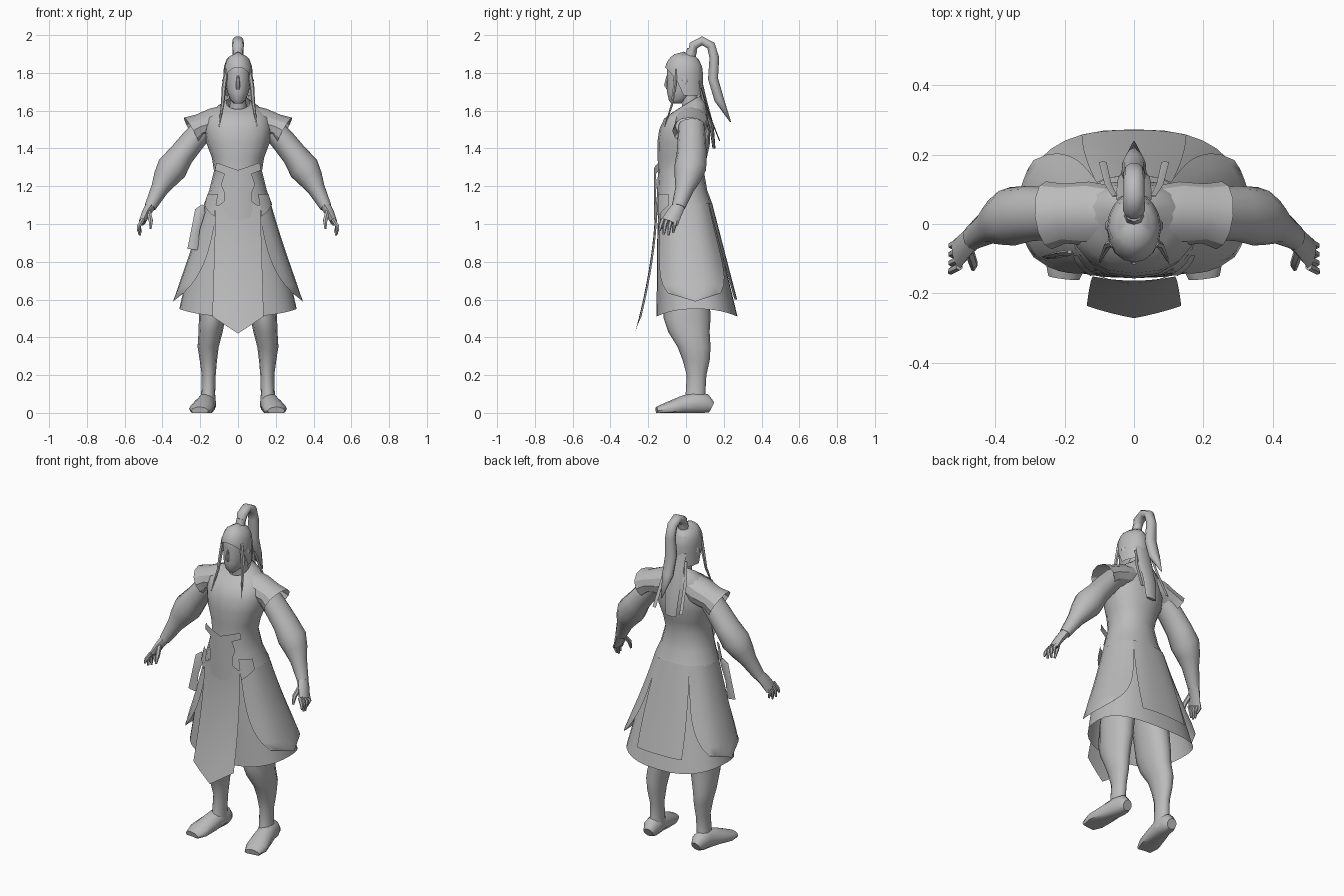
import bpy, bmesh, math
from mathutils import Vector

cube = bpy.data.objects.get("Cube")
if cube:
    bpy.data.objects.remove(cube, do_unlink=True)

grey = bpy.data.materials.new("plain_grey")
grey.use_nodes = True
grey.diffuse_color = (0.5, 0.5, 0.5, 1)
bsdf = next(n for n in grey.node_tree.nodes if n.type == 'BSDF_PRINCIPLED')
bsdf.inputs["Base Color"].default_value = (0.5, 0.5, 0.5, 1)
bsdf.inputs["Roughness"].default_value = 0.8


def surface(name, rows, closed=True, caps=False, mirror=False, angle=50):
    """Skin a list of equally long point rows."""
    bm = bmesh.new()
    grid = [[bm.verts.new(p) for p in row] for row in rows]
    n = len(grid[0])
    for a, b in zip(grid, grid[1:]):
        for i in range(n if closed else n - 1):
            j = (i + 1) % n
            bm.faces.new((a[i], a[j], b[j], b[i]))
    if caps:
        bm.faces.new(grid[0][::-1])
        bm.faces.new(grid[-1])
    bmesh.ops.remove_doubles(bm, verts=bm.verts, dist=0.0005)
    bmesh.ops.recalc_face_normals(bm, faces=bm.faces)
    me = bpy.data.meshes.new(name)
    bm.to_mesh(me)
    bm.free()
    me.materials.append(grey)
    ob = bpy.data.objects.new(name, me)
    bpy.context.collection.objects.link(ob)
    bpy.ops.object.select_all(action='DESELECT')
    ob.select_set(True)
    bpy.context.view_layer.objects.active = ob
    bpy.ops.object.shade_smooth_by_angle(angle=math.radians(angle))
    if mirror:
        ob.modifiers.new("mirror", 'MIRROR').use_clip = False
    return ob


def spow(v, p):
    return math.copysign(abs(v) ** p, v)


def ring(z, cx, rx, yf, yb, slant=0, sides=16, p=0.9):
    """Horizontal rounded section between a front and a back y."""
    out = []
    for i in range(sides):
        a = math.tau * i / sides
        y = (yf + yb) / 2 + (yb - yf) / 2 * spow(math.sin(a), p)
        out.append((cx + rx * spow(math.cos(a), p), y, z + slant * y))
    return out


def tube(name, pts, ref, sides=10, floor=False, **kw):
    """Elliptical tube along points (x, y, z, half width along ref, half height)."""
    pos = [Vector(p[:3]) for p in pts]
    rows = []
    for k, p in enumerate(pts):
        t = (pos[min(k + 1, len(pos) - 1)] - pos[max(k - 1, 0)]).normalized()
        u = Vector(ref)
        u = (u - t * u.dot(t)).normalized()
        v = t.cross(u)
        row = []
        for i in range(sides):
            a = math.tau * i / sides
            q = pos[k] + u * p[3] * math.cos(a) + v * p[4] * math.sin(a)
            if floor:
                q.z = max(q.z, 0)
            row.append(q)
        rows.append(row)
    kw.setdefault("caps", True)
    return surface(name, rows, **kw)


X, Y = (1, 0, 0), (0, 1, 0)

# Robe body: hem, waist, chest, neckline
surface("robe_body", [ring(*r) for r in (
    (1.10, 0, .182, -.157, .142), (1.18, 0, .152, -.153, .112),
    (1.28, 0, .127, -.148, .095), (1.35, 0, .138, -.15, .11),
    (1.43, 0, .168, -.152, .128), (1.50, 0, .178, -.142, .127),
    (1.57, 0, .165, -.115, .118, .1), (1.61, 0, .115, -.078, .105, .3),
    (1.635, 0, .062, -.045, .075, .6))])
tube("neck", [(0, .03, 1.57, .05, .05), (0, .02, 1.64, .043, .045), (0, .01, 1.72, .045, .05)], X)

# Head, nose, ears and hair cap
surface("head", [ring(*r, sides=14, p=1) for r in (
    (1.637, 0, .02, -.078, -.03), (1.655, 0, .04, -.092, .01),
    (1.70, 0, .058, -.103, .06), (1.75, 0, .067, -.1, .075),
    (1.80, 0, .07, -.104, .083), (1.85, 0, .066, -.098, .08),
    (1.885, 0, .045, -.07, .055), (1.9, 0, .015, -.03, .02))], caps=True)
tube("nose", [(0, -.098, 1.785, .006, .006), (0, -.106, 1.735, .012, .012),
              (0, -.094, 1.712, .01, .008)], X, sides=6)
tube("ear", [(.068, -.01, 1.785, .012, .006), (.076, -.005, 1.76, .016, .009),
             (.066, -.014, 1.715, .006, .006)], Y, sides=6, mirror=True)
cap_rows = []
for k in range(7):
    f = k / 6
    row = []
    for i in range(17):
        a = math.pi * (-.5 + 2 * i / 16) + math.pi
        front = max(0, -math.sin(a))
        low = 1.68 + .15 * front ** .6
        z = low + (1.912 - low) * f
        h = min(1, (z - 1.60) / .312)
        r = math.sqrt(max(0, 1 - max(0, (h - .62) / .38) ** 2.2))
        row.append((.078 * r * math.cos(a), -.012 + .102 * r * math.sin(a), z))
    cap_rows.append(row)
surface("hair_cap", cap_rows, closed=False, angle=80)

# Ponytail with its binding, back hair, ribbons and front locks
tube("ponytail", [(0, .025, 1.89, .022, .02), (0, .04, 1.945, .032, .026),
                  (0, .085, 1.97, .03, .025), (0, .132, 1.945, .03, .025),
                  (0, .15, 1.88, .03, .027), (0, .143, 1.77, .036, .028),
                  (0, .175, 1.66, .034, .027), (0, .236, 1.54, .003, .003)], X, angle=80)
tube("hair_binding", [(0, .02, 1.88, .029, .029), (0, .033, 1.925, .026, .027)], X, sides=8)
tube("back_hair", [(0, .07, 1.76, .05, .015), (0, .1, 1.64, .05, .014),
                   (0, .135, 1.52, .046, .012), (0, .148, 1.40, .036, .008)], X, sides=8)
tube("ribbon", [(.055, .08, 1.72, .008, .003), (.075, .115, 1.60, .01, .003),
                (.09, .178, 1.44, .011, .003)], X, sides=4, mirror=True)
tube("front_lock", [(.06, -.055, 1.82, .012, .012), (.074, -.06, 1.73, .012, .01),
                    (.082, -.075, 1.63, .009, .007), (.102, -.115, 1.51, .002, .002)],
     X, sides=6, mirror=True)

# Shoulder caps, puffed sleeves, forearms, hands
tube("shoulder_cap", [(.06, .03, 1.555, .08, .075), (.13, .03, 1.535, .092, .078),
                      (.20, .03, 1.515, .086, .068), (.245, .025, 1.49, .098, .084)],
     Y, sides=12, caps=False, mirror=True, angle=30)
tube("sleeve", [(.17, .03, 1.52, .07, .06), (.24, .03, 1.44, .075, .065),
                (.30, .03, 1.365, .08, .068), (.35, .022, 1.295, .085, .082),
                (.385, .008, 1.24, .07, .066), (.415, -.008, 1.185, .05, .047),
                (.465, -.04, 1.09, .036, .031)], Y, sides=12, mirror=True)
tube("palm", [(.46, -.035, 1.10, .034, .028), (.485, -.06, 1.06, .04, .024),
              (.508, -.085, 1.01, .046, .018)], Y, sides=8, mirror=True)
for k, (y, tip) in enumerate(((-.122, .965), (-.1, .945), (-.075, .94), (-.05, .955))):
    tube("finger_%d" % (k + 1), [(.503, y, 1.025, .012, .012), (.525, y - .012, .99, .011, .011),
                                 (.53 - .006 * k, y - .018, tip, .006, .006)],
         Y, sides=6, mirror=True)
tube("thumb", [(.475, -.075, 1.07, .014, .014), (.462, -.115, 1.02, .013, .013),
               (.463, -.13, .975, .006, .006)], Y, sides=6, mirror=True)

# Legs and shoes
surface("leg", [ring(*r, sides=12, p=1) for r in (
    (.9, .085, .085, -.11, .11), (.62, .125, .08, -.12, .125), (.5, .137, .07, -.118, .13),
    (.43, .145, .064, -.095, .125), (.35, .158, .056, -.045, .13), (.28, .157, .046, -.018, .126),
    (.2, .155, .037, .004, .108), (.1, .158, .037, -.002, .102), (.03, .16, .045, -.02, .12))],
    mirror=True)
tube("shoe", [(.16, .135, .03, .03, .03), (.162, .105, .045, .046, .055),
              (.166, .05, .05, .05, .062), (.18, -.025, .035, .057, .052),
              (.195, -.1, .02, .064, .036), (.202, -.155, .01, .045, .022)],
     X, sides=12, floor=True, mirror=True)

# Skirt surface shared by the inner skirt and its overlapping panels
PROFILE = ((1.12, .165, -.145, .128), (.95, .212, -.152, .168),
           (.75, .266, -.154, .215), (.5, .322, -.156, .275))


def skirt_point(a, z, off=0):
    for p, q in zip(PROFILE, PROFILE[1:]):
        if z >= q[0] or q is PROFILE[-1]:
            f = (z - p[0]) / (q[0] - p[0])
            rx, yf, yb = (p[i] + (q[i] - p[i]) * f for i in (1, 2, 3))
            break
    return ((rx + off) * spow(math.cos(a), .8),
            (yf + yb) / 2 + ((yb - yf) / 2 + off) * spow(math.sin(a), .8), z)


def panel(name, fn, ns=8, nt=8, **kw):
    return surface(name, [[fn(s / ns, 2 * t / nt - 1) for t in range(nt + 1)]
                          for s in range(ns + 1)], closed=False, **kw)


skirt = []
for k in range(7):
    skirt.append([])
    for i in range(32):
        a = math.tau * i / 32
        hem = .51 + .04 * math.cos(a) ** 2
        skirt[-1].append(skirt_point(a, 1.12 + (hem - 1.12) * k / 6))
surface("inner_skirt", skirt)


def side_panel(s, t):
    spread = math.radians(58) * math.sqrt(max(0, 1 - s ** 4))
    return skirt_point(t * spread, 1.11 - .52 * s, .006 + .036 * s * s)


def back_panel(s, t):
    spread = math.radians(33 - 10 * s)
    return skirt_point(math.pi / 2 + t * spread, 1.11 - .51 * s, .008 + .012 * s)


def front_panel(s, t):
    z = 1.1 - s * (.68 - .09 * abs(t))
    return ((.118 + .018 * s) * t, -.163 - .108 * ((1.1 - z) / .68) ** 1.7 + .012 * t * t, z)


panel("side_panel", side_panel, ns=12, mirror=True)
panel("back_panel", back_panel)
panel("front_panel", front_panel)

# Belt plate: rows of height, half width and rise toward the sides
BELT = ((1.285, .115, .04), (1.265, .122, .02), (1.25, .072, .015), (1.21, .09, 0),
        (1.17, .075, 0), (1.12, .075, 0), (1.08, .118, .005), (1.015, .112, .035))


def belt_point(s, t):
    z, w, rise = BELT[round(s * 7)]
    return (w * t, -.17 + 1.9 * (w * t) ** 2, z + rise * abs(t))


panel("belt_plate", belt_point, ns=7)

# Jacket hem tails beside the belt, and the hanging hip pendant
panel("hem_tail", lambda s, t: skirt_point(math.radians(-42 + 16 * t),
      1.16 - s * (.09 - .03 * t), .022), ns=3, nt=4, mirror=True)
tube("hip_pendant", [(-.185, -.08, 1.1, .008, .006), (-.2, -.085, 1.07, .028, .008),
                     (-.225, -.09, .97, .022, .008), (-.24, -.095, .865, .028, .006)],
     X, sides=6)
